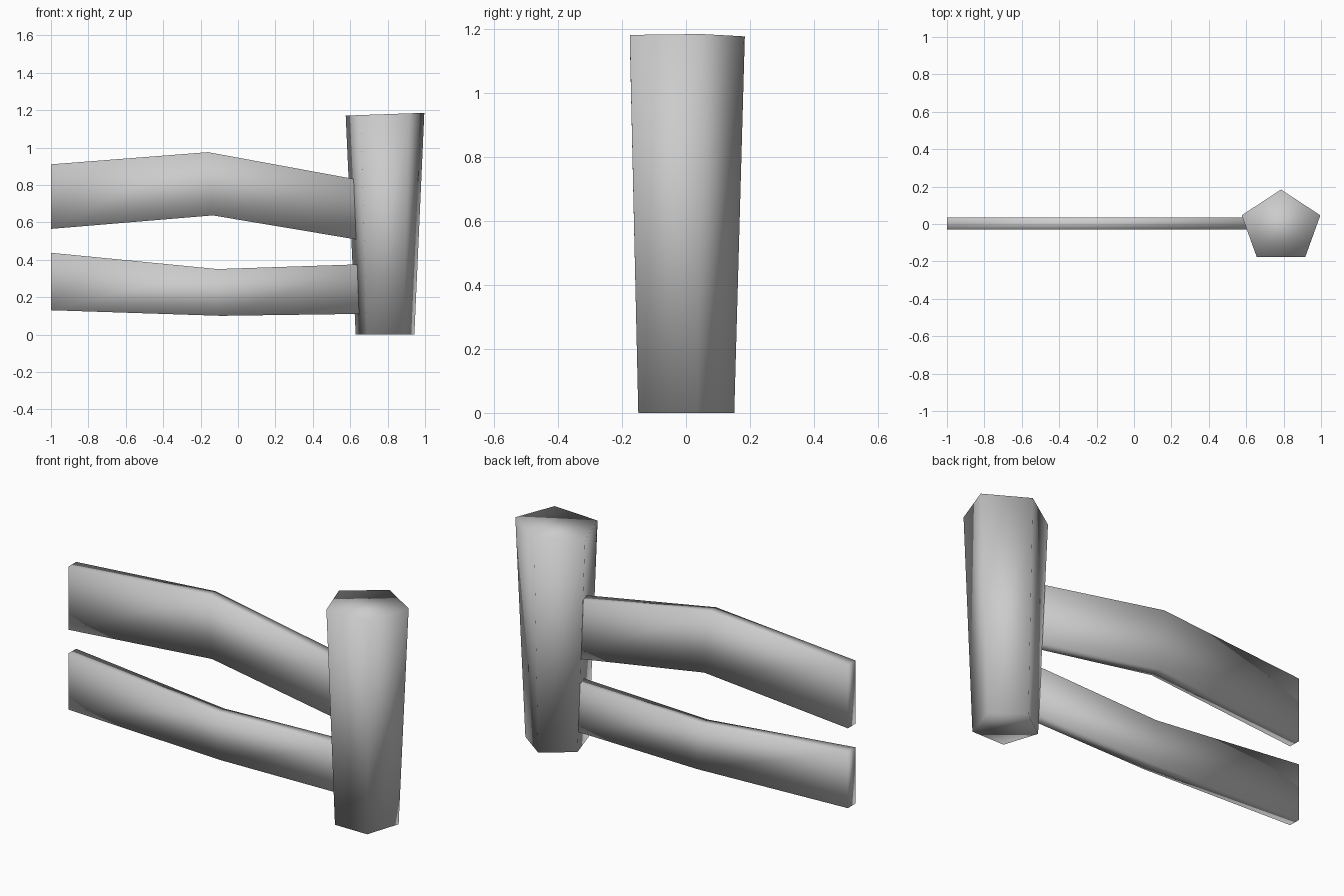
import bpy
import math

if "Cube" in bpy.data.objects:
    bpy.data.objects.remove(bpy.data.objects["Cube"])

grey = bpy.data.materials.new("plain grey")
grey.diffuse_color = (0.6, 0.6, 0.6, 1)
grey.use_nodes = True
grey.node_tree.nodes["Principled BSDF"].inputs["Base Color"].default_value = grey.diffuse_color


def add_part(name, verts, faces):
    mesh = bpy.data.meshes.new(name)
    mesh.from_pydata(verts, [], faces)
    mesh.materials.append(grey)
    mesh.shade_smooth()
    obj = bpy.data.objects.new(name, mesh)
    bpy.context.collection.objects.link(obj)
    return obj


def add_rail(name, stations, y0=-0.03, y1=0.035):
    """Bent plank: each station gives the upper and lower (x, z) edge points."""
    verts = []
    for (xt, zt), (xb, zb) in stations:
        verts += [(xt, y0, zt), (xt, y1, zt), (xb, y1, zb), (xb, y0, zb)]
    faces = [(0, 3, 2, 1)]
    for s in range(len(stations) - 1):
        a, b = 4 * s, 4 * s + 4
        for i in range(4):
            j = (i + 1) % 4
            faces.append((a + i, a + j, b + j, b + i))
    e = len(verts) - 4
    faces.append((e, e + 1, e + 2, e + 3))
    return add_rail_mesh(name, verts, faces)


def add_rail_mesh(name, verts, faces):
    return add_part(name, verts, faces)


# Post: five-sided, widening upwards, with a slightly tilted top
def pentagon(rx, ry, z, tilt):
    ring = []
    for i in range(5):
        a = math.radians(90 + 72 * i)
        dx = rx * math.cos(a)
        ring.append((0.786 + dx, -0.015 + ry * math.sin(a), z + tilt * dx))
    return ring


post_verts = pentagon(0.165, 0.166, 0.0, 0.0) + pentagon(0.221, 0.199, 1.178, 0.035)
post_faces = [(i, (i + 1) % 5, (i + 1) % 5 + 5, i + 5) for i in range(5)]
post_faces += [(4, 3, 2, 1, 0), (5, 6, 7, 8, 9)]
add_part("post", post_verts, post_faces)

# Rails: bent planks running into the post
add_rail("upper_rail", [((-1.0, 0.91), (-1.0, 0.565)),
                        ((-0.16, 0.975), (-0.135, 0.637)),
                        ((0.70, 0.817), (0.70, 0.497))])
add_rail("lower_rail", [((-1.0, 0.437), (-1.0, 0.13)),
                        ((-0.11, 0.35), (-0.09, 0.10)),
                        ((0.70, 0.377), (0.70, 0.111))])
